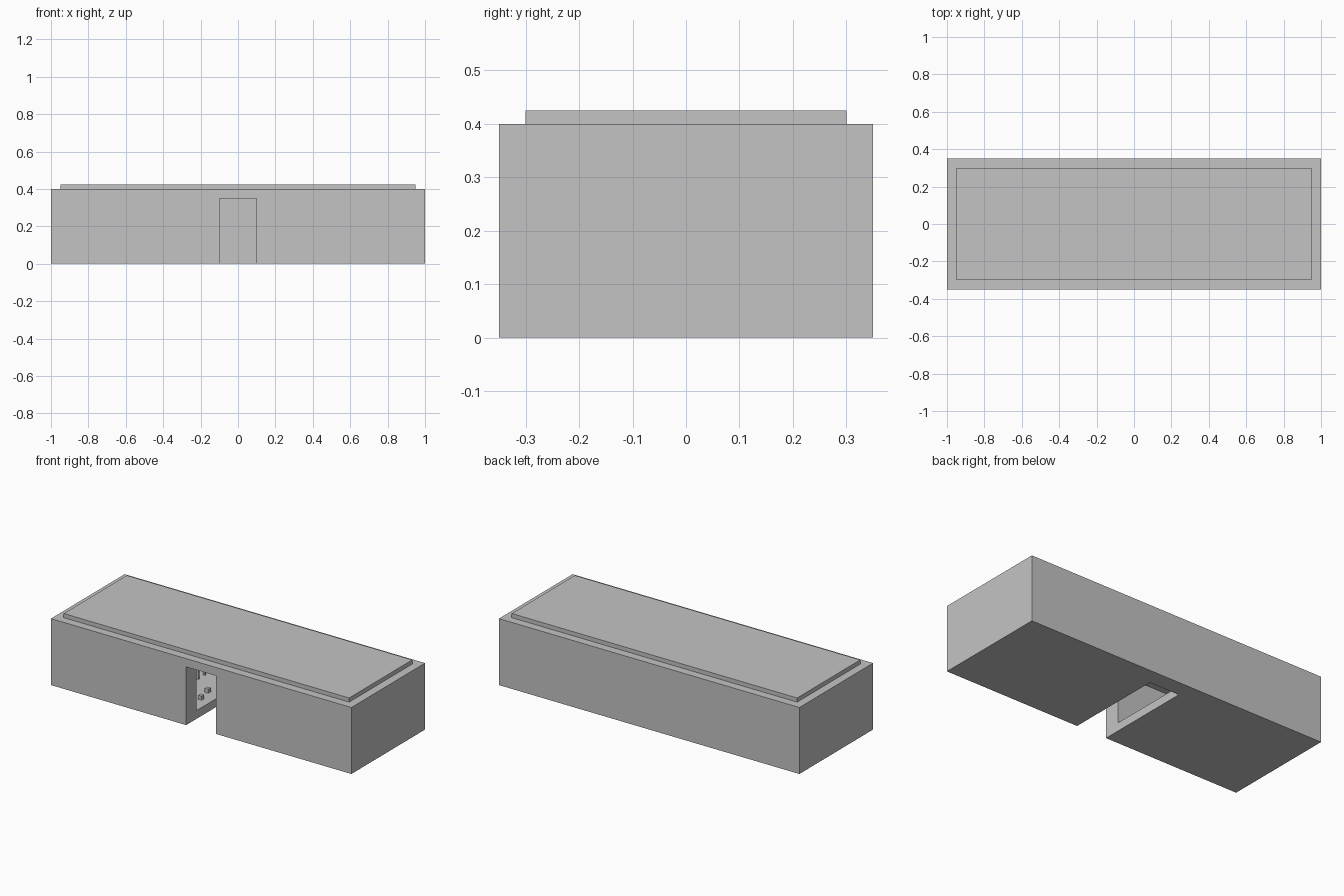
import bpy

cube = bpy.data.objects.get("Cube")
if cube:
    bpy.data.objects.remove(cube, do_unlink=True)

GREY = (0.55, 0.55, 0.55, 1.0)
mat = bpy.data.materials.new("plain grey")
mat.use_nodes = True
mat.diffuse_color = GREY
mat.node_tree.nodes["Principled BSDF"].inputs["Base Color"].default_value = GREY


def box(name, low, high):
    """Axis-aligned box between two corners."""
    mid = [(a + b) / 2 for a, b in zip(low, high)]
    bpy.ops.mesh.primitive_cube_add(size=1, location=mid)
    ob = bpy.context.object
    ob.name = name
    ob.scale = [b - a for a, b in zip(low, high)]
    bpy.ops.object.transform_apply(location=True, rotation=False, scale=True)
    ob.data.materials.append(mat)
    return ob


def cut(target, cutter):
    """Subtract a box, then discard it."""
    mod = target.modifiers.new("cut", "BOOLEAN")
    mod.operation = "DIFFERENCE"
    mod.solver = "EXACT"
    mod.object = cutter
    bpy.context.view_layer.objects.active = target
    bpy.ops.object.modifier_apply(modifier=mod.name)
    bpy.data.objects.remove(cutter, do_unlink=True)


# Hollow building with thick walls, a floor and a ceiling
building = box("building_shell", (-1, -0.35, 0), (1, 0.35, 0.4))
cut(building, box("room_cutter", (-0.9, -0.25, 0.05), (0.9, 0.25, 0.35)))

# Doorway passage, open below and at the front
cut(building, box("doorway_cutter", (-0.1, -0.5, -0.1), (0.1, 0.25, 0.35)))

# Raised roof slab
box("roof_slab", (-0.95, -0.3, 0.4), (0.95, 0.3, 0.425))

# Small furniture standing on both room floors
FLOOR = 0.05


def stool(name, x, y, r=0.012):
    box(name, (x - r, y - r, FLOOR), (x + r, y + r, FLOOR + 2 * r))


def table(name, x, y, w=0.04, h=0.06):
    box(name + "_top", (x - w, y - w, FLOOR + h - 0.015), (x + w, y + w, FLOOR + h))
    for sx in (-1, 1):
        for sy in (-1, 1):
            cx, cy = x + sx * (w - 0.008), y + sy * (w - 0.008)
            box(name + "_leg", (cx - 0.006, cy - 0.006, FLOOR),
                (cx + 0.006, cy + 0.006, FLOOR + h - 0.015))


for side, sign in (("right", -1), ("left", 1)):
    stool(side + "_front_stool", sign * 0.165, -0.115)
    stool(side + "_rear_stool", sign * 0.187, -0.02)
    table(side + "_table", sign * 0.36, 0.12)
